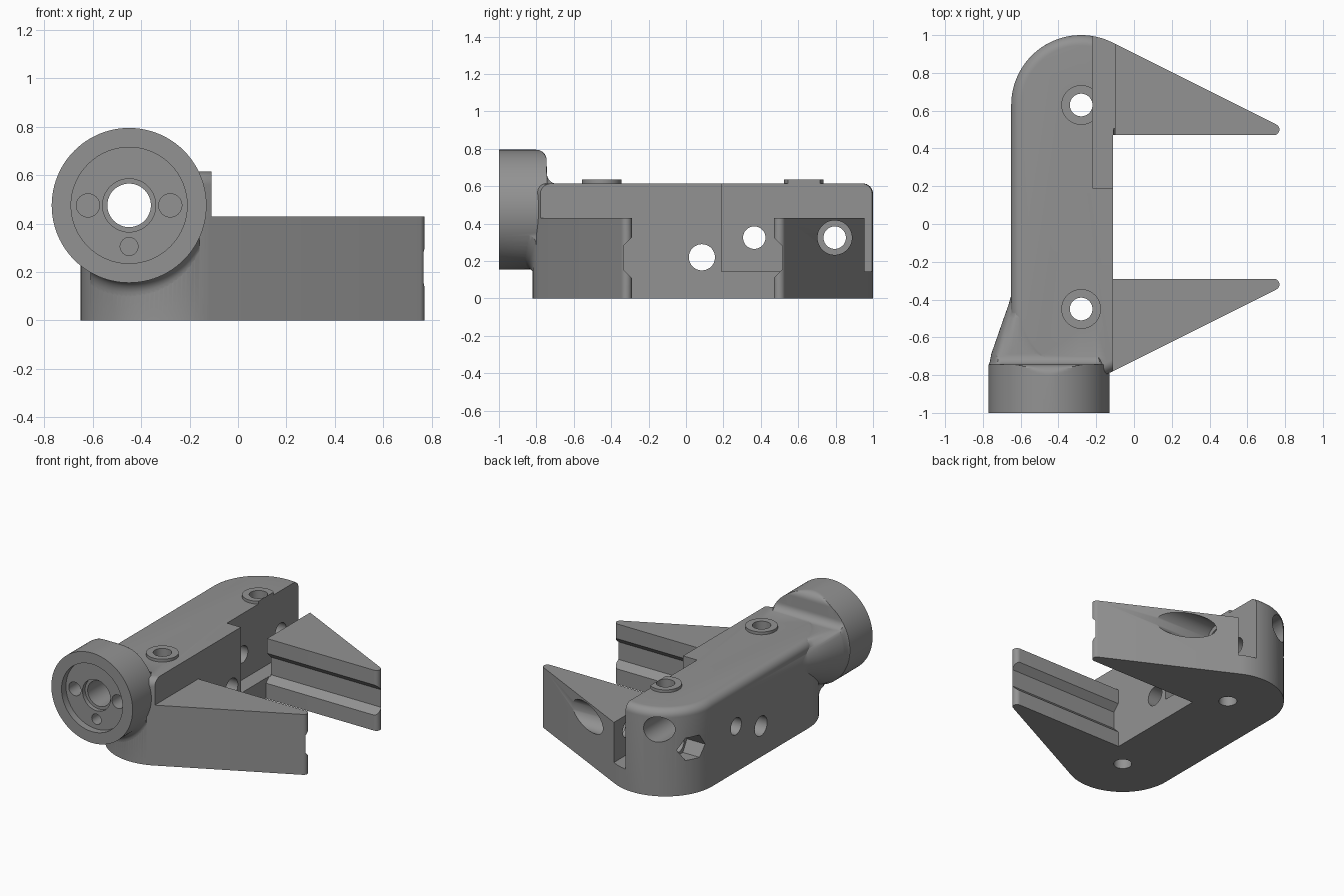
import bpy, bmesh, math
from mathutils import Matrix

if "Cube" in bpy.data.objects:
    bpy.data.objects.remove(bpy.data.objects["Cube"])

CX, R, XR = -0.28, 0.37, -0.11       # end-arc centre, end-arc radius, right wall of the body
YF, YB, YM = -0.45, 0.63, 0.09       # front / back arc centres, mirror line of the jaws
AX, AZ = -0.45, 0.475                # main bore axis
TOP, JAW = 0.615, 0.43               # body and jaw heights

grey = bpy.data.materials.new("grey plastic")
grey.diffuse_color = (0.29, 0.29, 0.29, 1)
grey.use_nodes = True
grey.node_tree.nodes["Principled BSDF"].inputs["Base Color"].default_value = grey.diffuse_color


def loft(name, rings):
    """Solid through a list of equally long point rings, capped at both ends."""
    bm = bmesh.new()
    vs = [[bm.verts.new(p) for p in r] for r in rings]
    n = len(vs[0])
    for a, b in zip(vs, vs[1:]):
        for i in range(n):
            j = (i + 1) % n
            bm.faces.new((a[i], a[j], b[j], b[i]))
    bm.faces.new(vs[0][::-1])
    bm.faces.new(vs[-1])
    bmesh.ops.remove_doubles(bm, verts=bm.verts[:], dist=1e-5)
    bmesh.ops.recalc_face_normals(bm, faces=bm.faces[:])
    me = bpy.data.meshes.new(name)
    bm.to_mesh(me)
    bm.free()
    me.materials.append(grey)
    ob = bpy.data.objects.new(name, me)
    bpy.context.collection.objects.link(ob)
    return ob


def rod(name, axis, c, r, a, b, seg=48):
    """Cylinder along an axis from a to b; c holds the other two coordinates."""
    def pt(t, h):
        u, v = c[0] + r * math.cos(t), c[1] + r * math.sin(t)
        return {'x': (h, u, v), 'y': (u, h, v), 'z': (u, v, h)}[axis]
    return loft(name, [[pt(2 * math.pi * i / seg, h) for i in range(seg)] for h in (a, b)])


def prism_x(name, yz, a, b):
    return loft(name, [[(x, y, z) for y, z in yz] for x in (a, b)])


def arc(cx, cy, r, a, b, n):
    return [(cx + r * math.cos(a + (b - a) * i / n), cy + r * math.sin(a + (b - a) * i / n))
            for i in range(n + 1)]


def combine(target, others, op):
    for o in others:
        m = target.modifiers.new("bool", 'BOOLEAN')
        m.operation, m.solver, m.object = op, 'EXACT', o
        bpy.context.view_layer.update()
        dg = bpy.context.evaluated_depsgraph_get()
        me = bpy.data.meshes.new_from_object(target.evaluated_get(dg))
        target.modifiers.clear()
        target.data = me
    for o in others:
        bpy.data.objects.remove(o)


# body: rounded-end block with a soft top edge on the outer side
def outline(off, z):
    r = R - off
    th = math.acos((XR - CX) / r)
    pts = arc(CX, YF, r, -th, -math.pi, 40) + arc(CX, YB, r, math.pi, th, 40)
    return [(x, y, z) for x, y in pts]


f = 0.055
rings = [outline(0, 0)]
for i in range(9):
    t = math.pi / 2 * i / 8
    rings.append(outline(f * (1 - math.cos(t)), TOP - f + f * math.sin(t)))
body = loft("body", rings)


# jaws: tapered wedges tangent to the end arcs, the back one mirrored
def jaw(name, sign):
    n = math.radians(-63.4)
    pts = [(-0.25, -0.29), (-0.25, -0.75)]
    pts += arc(CX, YF, R, math.radians(-75), n, 6)
    pts += arc(0.74, -0.32, 0.03, n, math.pi / 2, 12)
    if sign < 0:
        pts = [(x, 2 * YM - y) for x, y in pts]
    return loft(name, [[(x, y, z) for x, y in pts] for z in (0, JAW)])


# collar: round flange whose top drops to the body and whose side tapers into it
def collar_ring(y, cx, r, zmax, n=96):
    return [(cx + r * math.cos(2 * math.pi * i / n), y,
             min(AZ + r * math.sin(2 * math.pi * i / n), zmax)) for i in range(n)]


zt = TOP - 0.002
rings = [collar_ring(-1, AX, 0.32, 0.8), collar_ring(-0.80, AX, 0.32, 0.8)]
for i in range(1, 9):
    t = math.pi / 2 * i / 8
    rings.append(collar_ring(-0.80 + 0.055 * math.sin(t), AX, 0.32, 0.74 + 0.055 * math.cos(t)))
for i in range(9):
    t = math.pi / 2 * i / 8
    rings.append(collar_ring(-0.744 + 0.055 * (1 - math.cos(t)), AX - 0.004 * i / 8,
                             0.32 - 0.018 * i / 8, zt + 0.055 * (1 - math.sin(t))))
rings += [collar_ring(-0.50, -0.49, 0.20, zt), collar_ring(-0.43, -0.505, 0.16, zt),
          collar_ring(-0.36, -0.51, 0.135, zt)]
collar = loft("collar", rings)

# fillet under the collar where it meets the rounded front
rings = []
for i in range(25):
    x = -0.61 + 0.45 * i / 24
    yb = YF - math.sqrt(R * R - (x - CX) ** 2)
    zc = AZ - math.sqrt(0.32 ** 2 - (x - AX) ** 2) + 0.004
    cs = [(yb - 0.06 + 0.06 * math.sin(k * math.pi / 12), zc - 0.06 + 0.06 * math.cos(k * math.pi / 12))
          for k in range(7)]
    cs += [(yb + 0.05, zc - 0.06), (yb + 0.05, zc + 0.04), (yb - 0.055, zc + 0.02)]
    rings.append([(x, y, z) for y, z in cs])
fillet = loft("collar_fillet", rings)

# screw bosses on top
bosses = [rod("boss", 'z', (CX, y), 0.105, 0.5, 0.635) for y in (YF, YB)]
combine(body, [collar, fillet, jaw("front_jaw", 1), jaw("back_jaw", -1)] + bosses, 'UNION')

# side slot and V-grooves in the jaw faces
cutters = [prism_x("slot", [(0.19, 0.145), (1.2, 0.145), (1.2, 0.8), (0.19, 0.8)], -0.22, -0.10)]
groove = [(-0.27, 0.09), (-0.335, 0.155), (-0.335, 0.28), (-0.27, 0.345)]
cutters.append(prism_x("groove", groove, -0.108, 0.9))
cutters.append(prism_x("groove", [(2 * YM - y, z) for y, z in groove], -0.108, 0.9))

# collar recess, main bore and small sockets
cutters += [rod("recess", 'y', (AX, AZ), 0.24, -1.1, -0.95, 64),
            rod("bore_step", 'y', (AX, AZ), 0.11, -1.1, -0.92),
            rod("bore", 'y', (AX, AZ), 0.09, -1.1, 1.2)]
for x, z, r in ((-0.62, AZ, 0.048), (-0.28, AZ, 0.048), (AX, 0.305, 0.037)):
    cutters.append(rod("socket", 'y', (x, z), r, -1.1, -0.80, 32))

# vertical screw holes, cross holes and their counterbores
cutters += [rod("screw_hole", 'z', (CX, y), 0.06, -0.1, 0.8) for y in (YF, YB)]
for y, z, r in ((0.085, 0.22, 0.07), (0.365, 0.325, 0.06), (0.795, 0.325, 0.06)):
    cutters.append(rod("cross_hole", 'x', (y, z), r, -0.9, 0.9))
cutters += [rod("counterbore", 'x', (0.795, 0.325), 0.092, -0.04, 0.9),
            rod("nut_pocket", 'x', (0.795, 0.325), 0.092, -0.9, -0.50, 6)]
combine(body, cutters, 'DIFFERENCE')

# smooth shading with sharp edges kept
bpy.context.view_layer.objects.active = body
body.select_set(True)
bpy.ops.object.shade_smooth_by_angle(angle=math.radians(30))
